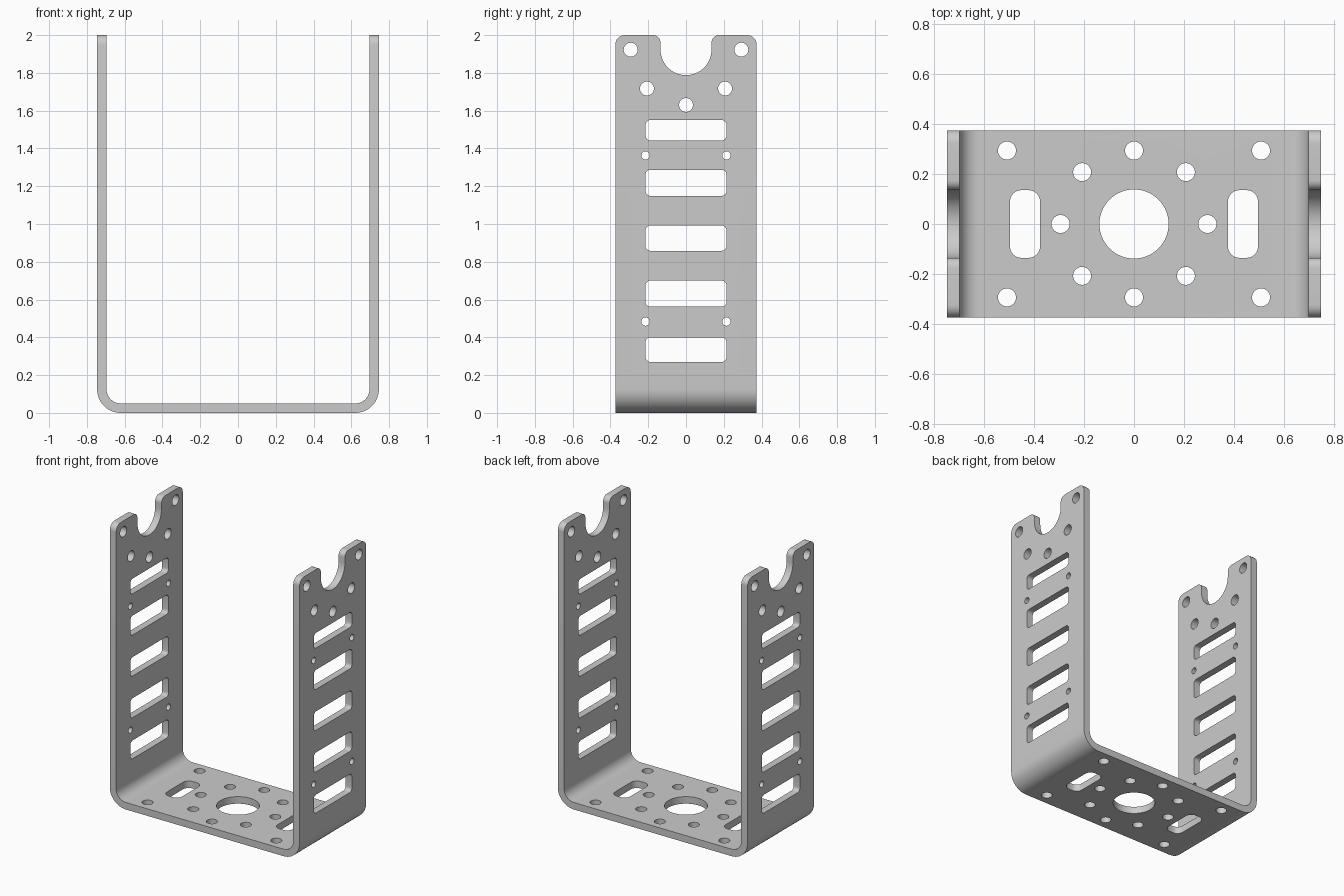
import bpy, bmesh
from math import sin, cos, pi, radians
from mathutils import Vector

old = bpy.data.objects.get("Cube")
if old:
    bpy.data.objects.remove(old, do_unlink=True)

HALF_W, HALF_D, THICK, BEND = 0.746, 0.374, 0.05, 0.125

metal = bpy.data.materials.new("grey metal")
metal.use_nodes = True
grey = (0.6, 0.6, 0.6, 1)
metal.diffuse_color = grey
metal.node_tree.nodes["Principled BSDF"].inputs["Base Color"].default_value = grey


def arc(cx, cy, r, start, end, steps=12):
    """Points along an arc, angles in degrees."""
    angles = [radians(start + (end - start) * i / steps) for i in range(steps + 1)]
    return [(cx + r * cos(a), cy + r * sin(a)) for a in angles]


def circle(cx, cy, r, n=32):
    return arc(cx, cy, r, 0, 360, n)[:-1]


def rounded_rect(cx, cy, hx, hy, r):
    pts = []
    for k, (sx, sy) in enumerate([(1, 1), (-1, 1), (-1, -1), (1, -1)]):
        pts += arc(cx + sx * (hx - r), cy + sy * (hy - r), r, 90 * k, 90 * k + 90, 6)
    return pts


def prism(bm, pts, place, shift):
    """Extrude a flat outline; place maps (u, v) to 3D."""
    face = bm.faces.new([bm.verts.new(place(u, v)) for u, v in pts])
    new = bmesh.ops.extrude_face_region(bm, geom=[face])["geom"]
    bmesh.ops.translate(bm, vec=Vector(shift),
                        verts=[g for g in new if isinstance(g, bmesh.types.BMVert)])


def finish(bm, name):
    bmesh.ops.recalc_face_normals(bm, faces=bm.faces)
    mesh = bpy.data.meshes.new(name)
    bm.to_mesh(mesh)
    bm.free()
    obj = bpy.data.objects.new(name, mesh)
    bpy.context.collection.objects.link(obj)
    mesh.materials.append(metal)
    return obj


# Bent U strip, left a little tall so the top outline can be trimmed
inner = BEND - THICK
cx = HALF_W - BEND
right = [(HALF_W, 2.05)] + arc(cx, BEND, BEND, 0, -90)
inside = arc(cx, BEND, inner, -90, 0) + [(HALF_W - THICK, 2.05)]
mirror = lambda pts: [(-x, y) for x, y in reversed(pts)]
bm = bmesh.new()
prism(bm, right + mirror(right) + mirror(inside) + inside,
      lambda u, v: (u, -HALF_D, v), (0, 2 * HALF_D, 0))
bracket = finish(bm, "u_bracket")

# Cutters running through both side walls
bm = bmesh.new()
wall = lambda pts: prism(bm, pts, lambda u, v: (-1, u, v), (2, 0, 0))
for z, h in [(0.335, 0.065), (0.631, 0.069), (0.925, 0.067), (1.218, 0.069), (1.496, 0.054)]:
    wall(rounded_rect(0, z, 0.214, h, 0.025))
wall(circle(0, 1.63, 0.037))
for s in (-1, 1):
    wall(circle(s * 0.293, 1.923, 0.037))
    wall(circle(s * 0.207, 1.717, 0.037))
    for z in (0.483, 1.363):
        wall(circle(s * 0.214, z, 0.022))

# Top outline: rounded corners and the U notch
half = ([(-0.5, 2.2), (-0.5, 1.95)] + arc(0.05 - HALF_D, 1.95, 0.05, 180, 90, 8)
        + arc(-0.175, 1.96, 0.04, 90, 0, 8))
wall(half + arc(0, 1.923, 0.135, 180, 360, 32) + mirror(half))

# Cutters running down through the base
base = lambda pts: prism(bm, pts, lambda u, v: (u, v, -0.1), (0, 0, 0.25))
base(circle(0, 0, 0.138, 64))
for s in (-1, 1):
    base(rounded_rect(s * 0.435, 0, 0.06, 0.135, 0.045))
    base(circle(s * 0.293, 0, 0.036))
    base(circle(0, s * 0.293, 0.036))
    for t in (-1, 1):
        base(circle(s * 0.207, t * 0.207, 0.036))
        base(circle(s * 0.507, t * 0.293, 0.036))
cutter = finish(bm, "hole_cutters")
cutter.hide_render = True

# Cut the holes, then discard the cutters
mod = bracket.modifiers.new("holes", "BOOLEAN")
mod.operation, mod.solver, mod.object = "DIFFERENCE", "EXACT", cutter
for o in bpy.context.selected_objects:
    o.select_set(False)
bpy.context.view_layer.objects.active = bracket
bracket.select_set(True)
bpy.ops.object.modifier_apply(modifier=mod.name)
bpy.data.objects.remove(cutter, do_unlink=True)
bpy.ops.object.shade_smooth_by_angle(angle=radians(30))
